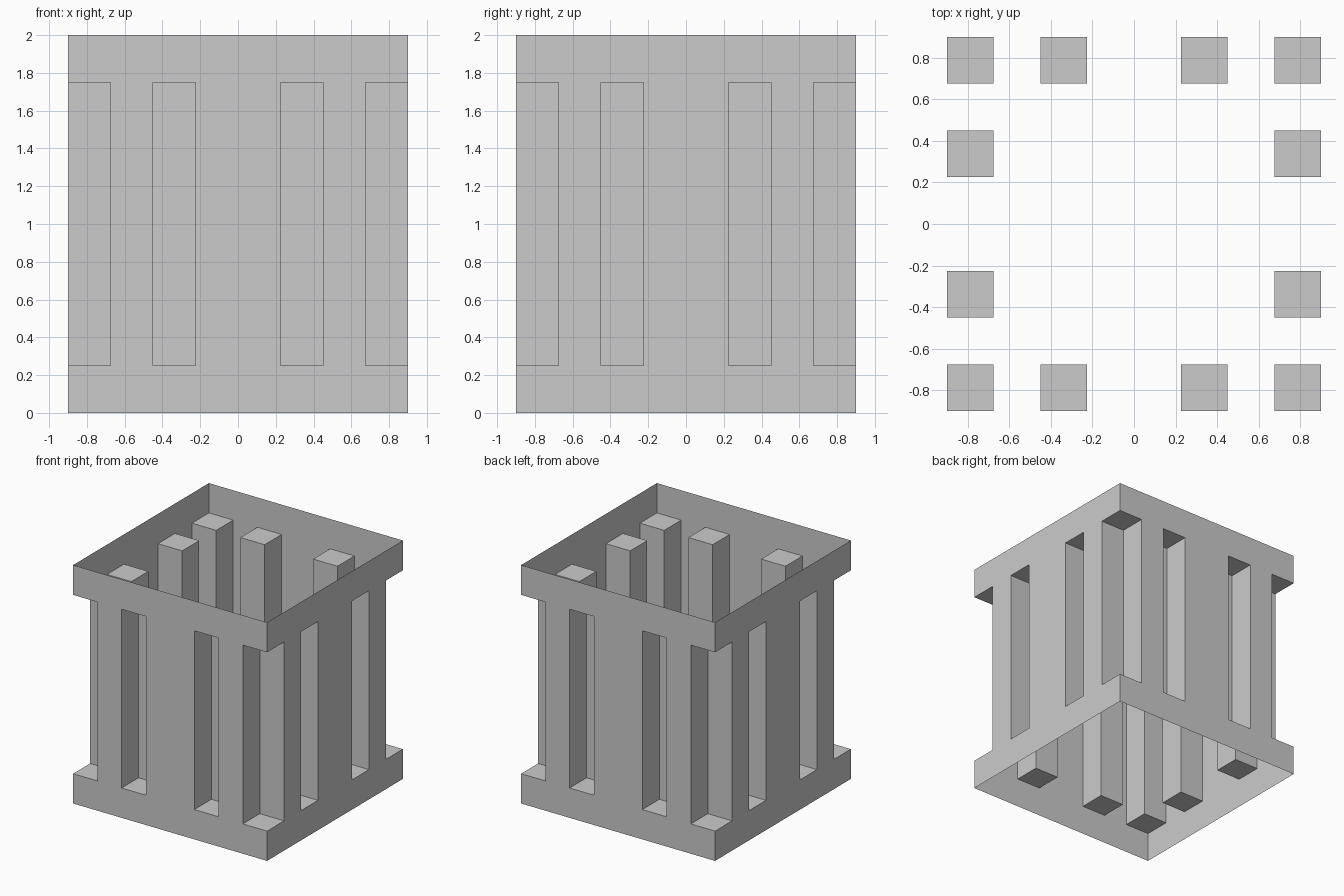
import bpy, bmesh
from math import pi
from mathutils import Matrix

if "Cube" in bpy.data.objects:
    bpy.data.objects.remove(bpy.data.objects["Cube"])

U = 0.225                      # plan module: notch width and depth
R = 4 * U                      # half width of the shell
I = 3 * U                      # inner face of the notches
Z0, Z1, Z2, Z3 = 0.0, 0.25, 1.75, 2.0

bm = bmesh.new()


def quad(*pts):
    bm.faces.new([bm.verts.new(p) for p in pts])


def wall(a, b, lo, hi):
    """Upright panel running from plan point a to b, facing outward."""
    quad((*a, lo), (*b, lo), (*b, hi), (*a, hi))


def notch_caps(x0, x1):
    """Floor and ceiling of a notch in the front wall."""
    quad((x0, -R, Z1), (x1, -R, Z1), (x1, -I, Z1), (x0, -I, Z1))
    quad((x0, -I, Z2), (x1, -I, Z2), (x1, -R, Z2), (x0, -R, Z2))


# Front wall: notched middle, from the inner corner of one corner notch to the next
outline = [(-I, -I), (-I, -R), (-2*U, -R), (-2*U, -I), (-U, -I), (-U, -R),
           (U, -R), (U, -I), (2*U, -I), (2*U, -R), (I, -R), (I, -I)]
for a, b in zip(outline, outline[1:]):
    wall(a, b, Z1, Z2)

# Plain bands above and below, split to meet the notches
xs = [-R, -I, -2*U, -U, U, 2*U, I, R]
for x0, x1 in zip(xs, xs[1:]):
    for lo, hi in ((Z0, Z1), (Z2, Z3)):
        wall((x0, -R), (x1, -R), lo, hi)

# One corner notch and two wall notches per side
for x0, x1 in ((-R, -I), (-2*U, -U), (U, 2*U)):
    notch_caps(x0, x1)

# Repeat the side around the shell
side = bm.faces[:]
for k in range(1, 4):
    copy = bmesh.ops.duplicate(bm, geom=side)["geom"]
    bmesh.ops.rotate(bm, matrix=Matrix.Rotation(k * pi / 2, 3, 'Z'),
                     verts=[g for g in copy if isinstance(g, bmesh.types.BMVert)])
bmesh.ops.remove_doubles(bm, verts=bm.verts, dist=1e-4)

# Merge the split bands back into clean flat panels
bmesh.ops.dissolve_limit(bm, angle_limit=0.01, verts=bm.verts, edges=bm.edges)

mesh = bpy.data.meshes.new("notched_shell")
bm.to_mesh(mesh)
bm.free()
bpy.context.collection.objects.link(bpy.data.objects.new("notched_shell", mesh))
